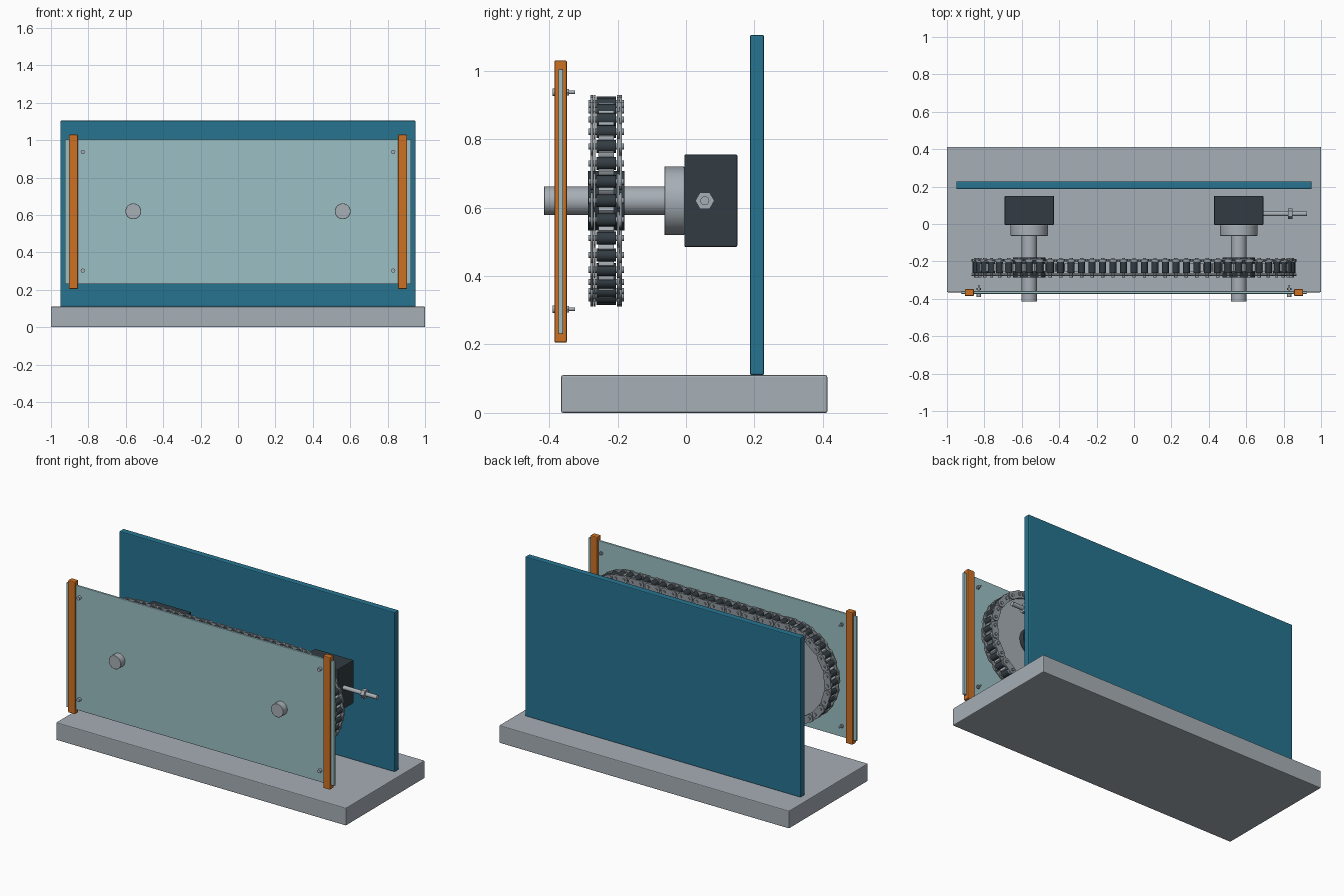
import bpy, bmesh
from math import sin, cos, pi, radians, atan2
from mathutils import Vector, Matrix

cube = bpy.data.objects.get("Cube")
if cube:
    bpy.data.objects.remove(cube, do_unlink=True)


def material(name, r, g, b):
    m = bpy.data.materials.new(name)
    m.use_nodes = True
    col = [(c / 255) ** 2.2 for c in (r, g, b)] + [1]
    m.diffuse_color = col
    m.node_tree.nodes["Principled BSDF"].inputs["Base Color"].default_value = col
    return m


GREY = material("light grey metal", 165, 173, 180)
STEEL = material("chain steel", 145, 153, 159)
DARK = material("dark charcoal", 54, 63, 69)
BLUE = material("deep blue", 43, 115, 143)
GLASS = material("pale teal", 154, 191, 196)
ORANGE = material("orange", 204, 113, 40)


def finish(name, bm, mat, bevel=0, smooth=True):
    bmesh.ops.recalc_face_normals(bm, faces=bm.faces)
    me = bpy.data.meshes.new(name)
    bm.to_mesh(me)
    bm.free()
    me.materials.append(mat)
    ob = bpy.data.objects.new(name, me)
    bpy.context.collection.objects.link(ob)
    if bevel:
        mod = ob.modifiers.new("Bevel", "BEVEL")
        mod.width, mod.segments, mod.limit_method = bevel, 2, "ANGLE"
    if smooth:
        bpy.ops.object.select_all(action="DESELECT")
        ob.select_set(True)
        bpy.context.view_layer.objects.active = ob
        bpy.ops.object.shade_smooth_by_angle(angle=radians(35))
    return ob


def box(name, lo, hi, mat, bevel=0.005):
    lo, hi = Vector(lo), Vector(hi)
    bm = bmesh.new()
    bmesh.ops.create_cube(bm, size=1, matrix=Matrix.Translation((lo + hi) / 2)
                          @ Matrix.Diagonal((*(hi - lo), 1)))
    return finish(name, bm, mat, bevel, smooth=False)


def add_prism(bm, outline, y0, y1):
    """Extrude an outline of (x, z) points from y0 to y1."""
    face = bm.faces.new([bm.verts.new((x, y0, z)) for x, z in outline])
    geo = bmesh.ops.extrude_face_region(bm, geom=[face])["geom"]
    verts = [g for g in geo if isinstance(g, bmesh.types.BMVert)]
    bmesh.ops.translate(bm, verts=verts, vec=(0, y1 - y0, 0))


def circle(cx, cz, r, n):
    return [(cx + r * cos(2 * pi * i / n), cz + r * sin(2 * pi * i / n)) for i in range(n)]


def rod(name, x, z, r, y0, y1, mat, n=32, bevel=0):
    bm = bmesh.new()
    add_prism(bm, circle(x, z, r, n), y0, y1)
    return finish(name, bm, mat, bevel)


# Base and panels
box("base", (-1, -0.365, 0), (1, 0.413, 0.11), GREY)
box("back_panel", (-0.95, 0.187, 0.11), (0.95, 0.228, 1.105), BLUE)
box("front_panel", (-0.925, -0.373, 0.23), (0.925, -0.359, 1.005), GLASS, 0.003)

AXLE_X, AXLE_Z, MID_Y = 0.56, 0.62, -0.233
TEETH, STRAIGHT = 32, 20
PITCH = 2 * AXLE_X / STRAIGHT
RADIUS = PITCH * TEETH / (2 * pi)

# Toothed wheel outline, with a dip for each chain roller
STEPS = TEETH * 8
wheel = []
for i in range(STEPS):
    a = 2 * pi * i / STEPS
    r = RADIUS - 0.003 - 0.016 * cos(TEETH * a)
    wheel.append((r * cos(a), r * sin(a)))

for side, s in (("right", -1), ("left", 1)):
    x = s * AXLE_X
    # Panel posts and screws
    box(side + "_post", (s * 0.88 - 0.024, -0.385, 0.205),
        (s * 0.88 + 0.024, -0.348, 1.03), ORANGE)
    for level, z in (("lower", 0.303), ("upper", 0.937)):
        label = f"{side}_{level}_screw"
        rod(label, s * 0.83, z, 0.005, -0.385, -0.325, GREY, 12)
        rod(label + "_head", s * 0.83, z, 0.011, -0.39, -0.373, GREY, 16)
        rod(label + "_nut", s * 0.83, z, 0.011, -0.352, -0.342, GREY, 6)
    # Drive unit
    box(side + "_motor", (x - 0.132, -0.005, 0.485), (x + 0.132, 0.15, 0.755), DARK, 0.004)
    rod(side + "_motor_flange", x, AXLE_Z, 0.1, -0.063, -0.005, GREY, 48, 0.002)
    rod(side + "_shaft", x, AXLE_Z, 0.042, -0.415, -0.06, GREY, 40, 0.002)
    # Toothed wheel and hub
    bm = bmesh.new()
    add_prism(bm, [(x + px, AXLE_Z + pz) for px, pz in wheel], MID_Y - 0.022, MID_Y + 0.022)
    finish(side + "_sprocket", bm, GREY)
    rod(side + "_hub", x, AXLE_Z, 0.087, MID_Y - 0.054, MID_Y + 0.054, DARK, 48, 0.002)

# Tension bolt on the left motor
for name, r, x0, x1, n in (("tension_bolt", 0.013, 0.68, 0.925, 20),
                           ("tension_nut", 0.028, 0.823, 0.848, 6)):
    bm = bmesh.new()
    add_prism(bm, circle(0, 0, r, n), -x1, -x0)
    bmesh.ops.rotate(bm, verts=bm.verts, matrix=Matrix.Rotation(pi / 2, 3, "Z"))
    bmesh.ops.translate(bm, verts=bm.verts, vec=(0, 0.055, AXLE_Z))
    finish(name, bm, GREY)

# Chain path: top run, left turn, bottom run, right turn
path = [(-AXLE_X + i * PITCH, AXLE_Z + RADIUS) for i in range(STRAIGHT)]
for i in range(TEETH // 2):
    a = pi / 2 - 2 * pi * i / TEETH
    path.append((AXLE_X + RADIUS * cos(a), AXLE_Z + RADIUS * sin(a)))
path += [(-px, 2 * AXLE_Z - pz) for px, pz in path]

# Chain rollers, pins and alternating inner and outer plates
rollers, pins, plates = bmesh.new(), bmesh.new(), bmesh.new()
for i, (px, pz) in enumerate(path):
    qx, qz = path[(i + 1) % len(path)]
    add_prism(rollers, circle(px, pz, 0.019, 16), MID_Y - 0.029, MID_Y + 0.029)
    add_prism(pins, circle(px, pz, 0.009, 12), MID_Y - 0.052, MID_Y + 0.052)
    along = atan2(qz - pz, qx - px)
    outline = []
    for cx, cz, start in ((qx, qz, along), (px, pz, along + pi)):
        for k in range(-5, 6):
            a = start + radians(k * 22)
            outline.append((cx + 0.024 * cos(a), cz + 0.024 * sin(a)))
    near = 0.031 if i % 2 else 0.039
    for s in (-1, 1):
        add_prism(plates, outline, MID_Y + s * near, MID_Y + s * (near + 0.007))
finish("chain_rollers", rollers, DARK)
finish("chain_pins", pins, STEEL)
finish("chain_plates", plates, STEEL)
